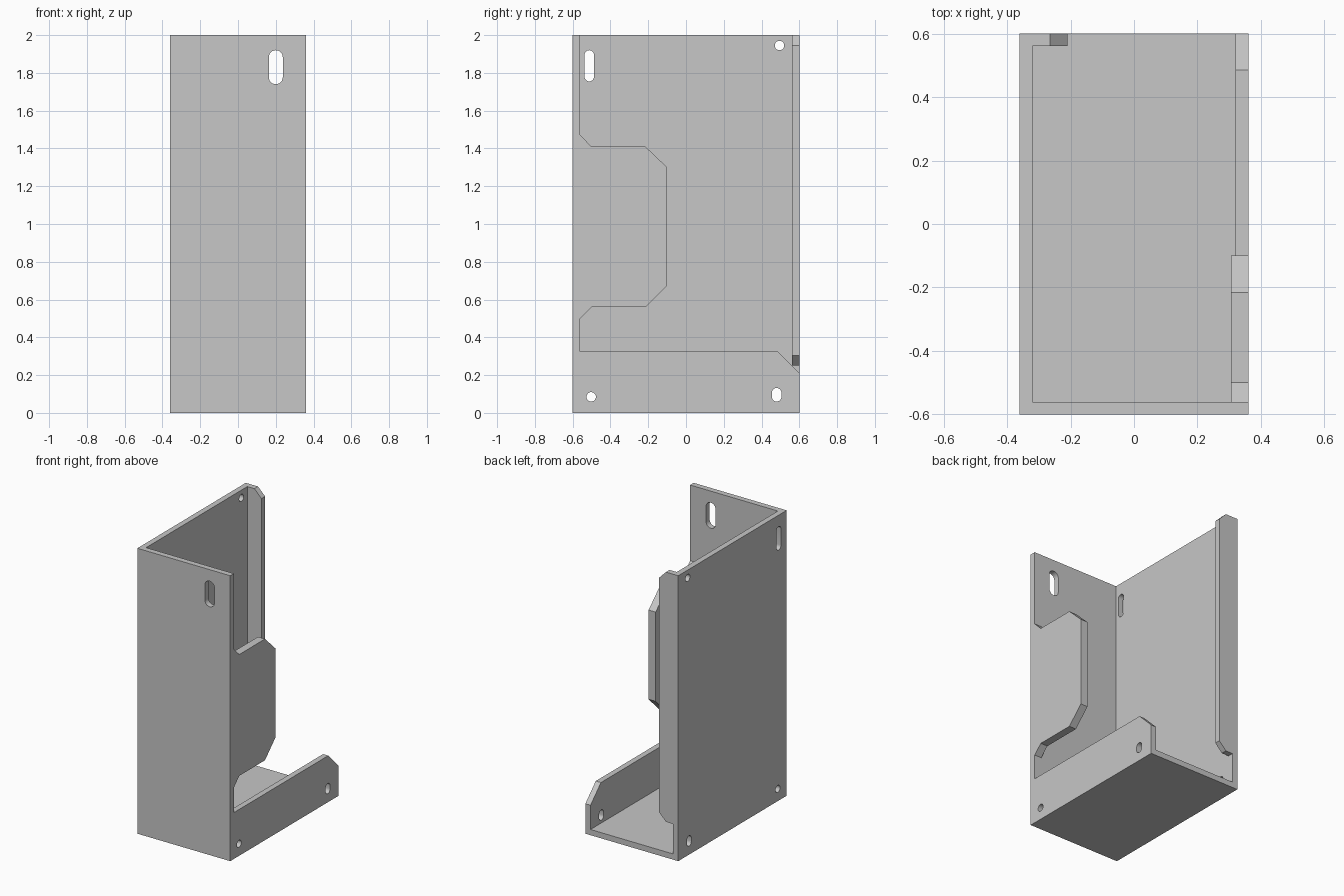
import bpy, bmesh, math

cube = bpy.data.objects.get("Cube")
if cube:
    bpy.data.objects.remove(cube, do_unlink=True)

W, D, H, T = 0.36, 0.6, 2.0, 0.04   # half width, half depth, height, sheet thickness

grey = bpy.data.materials.new("plain_grey")
grey.use_nodes = True
grey.diffuse_color = (0.57, 0.57, 0.57, 1)
grey.node_tree.nodes["Principled BSDF"].inputs["Base Color"].default_value = grey.diffuse_color


def prism(name, axis, outline, lo, hi):
    """Extrude a side-on outline along x or y."""
    def place(p, d):
        return (d, p[0], p[1]) if axis == "x" else (p[0], d, p[1])
    bm = bmesh.new()
    rings = [[bm.verts.new(place(p, d)) for p in outline] for d in (lo, hi)]
    for ring in rings:
        bm.faces.new(ring)
    n = len(outline)
    for i in range(n):
        j = (i + 1) % n
        bm.faces.new((rings[0][i], rings[0][j], rings[1][j], rings[1][i]))
    bmesh.ops.recalc_face_normals(bm, faces=bm.faces)
    mesh = bpy.data.meshes.new(name)
    bm.to_mesh(mesh)
    bm.free()
    mesh.materials.append(grey)
    obj = bpy.data.objects.new(name, mesh)
    bpy.context.collection.objects.link(obj)
    return obj


def rect(a0, a1, b0, b1):
    return [(a0, b0), (a1, b0), (a1, b1), (a0, b1)]


def slot(a, z0, z1, r, steps=12):
    """Upright round-ended slot; a plain circle when z1 - z0 equals 2r."""
    pts = []
    for centre, start in ((z1 - r, 0), (z0 + r, math.pi)):
        for i in range(steps + 1):
            t = start + math.pi * i / steps
            p = (a + r * math.cos(t), centre + r * math.sin(t))
            if not pts or math.dist(p, pts[-1]) > 1e-4:
                pts.append(p)
    if math.dist(pts[0], pts[-1]) < 1e-4:
        pts.pop()
    return pts


def combine(body, tool, operation):
    mod = body.modifiers.new(tool.name, "BOOLEAN")
    mod.operation, mod.solver, mod.object = operation, "EXACT", tool
    bpy.context.view_layer.objects.active = body
    bpy.ops.object.modifier_apply(modifier=mod.name)
    bpy.data.objects.remove(tool, do_unlink=True)


# Tall side panel is the base of the folded sheet
body = prism("folded_enclosure", "x", rect(-D, D, 0, H), -W, -W + T)

# Panels, tab and flange joined to it
tab = [(-D + T / 2, 1.47), (-D + T, 1.47), (-0.5, 1.41), (-0.215, 1.41), (-0.1, 1.3),
       (-0.1, 0.675), (-0.215, 0.56), (-0.5, 0.56), (-D + T, 0.5), (-D + T / 2, 0.5)]
low_wall = [(-D, 0), (D, 0), (D, 0.21), (0.485, 0.325), (-D, 0.325)]
flange = [(-W, 0.25), (-0.265, 0.25), (-0.21, 0.305), (-0.21, H - 0.055), (-0.265, H), (-W, H)]
for part in (
    prism("front_panel", "y", rect(-W, W, 0, H), -D, -D + T),
    prism("floor_panel", "y", rect(-W, W, 0, T), -D, D),
    prism("low_wall", "x", low_wall, W - T, W),
    prism("side_tab", "x", tab, W - 0.055, W),
    prism("back_flange", "y", flange, D - T, D),
):
    combine(body, part, "UNION")

# Mounting holes and slots
for hole in (
    prism("front_slot", "y", slot(0.2, 1.74, 1.92, 0.037), -D - 0.1, -D + 0.1),
    prism("side_slot", "x", slot(-0.512, 1.755, 1.92, 0.025), -W - 0.1, -W + 0.1),
    prism("side_hole", "x", slot(0.495, 1.92, 1.97, 0.025), -W - 0.1, -W + 0.1),
    prism("lower_hole", "x", slot(-0.502, 0.06, 0.11, 0.025), -W - 0.1, W + 0.1),
    prism("lower_slot", "x", slot(0.48, 0.06, 0.132, 0.025), -W - 0.1, W + 0.1),
):
    combine(body, hole, "DIFFERENCE")

# Tidy seams; keep flat panels crisp and hole walls smooth
bm = bmesh.new()
bm.from_mesh(body.data)
bmesh.ops.remove_doubles(bm, verts=bm.verts, dist=1e-5)
bmesh.ops.dissolve_limit(bm, angle_limit=0.01, verts=bm.verts, edges=bm.edges)
bm.to_mesh(body.data)
bm.free()
body.select_set(True)
bpy.context.view_layer.objects.active = body
bpy.ops.object.shade_smooth_by_angle(angle=math.radians(30))
